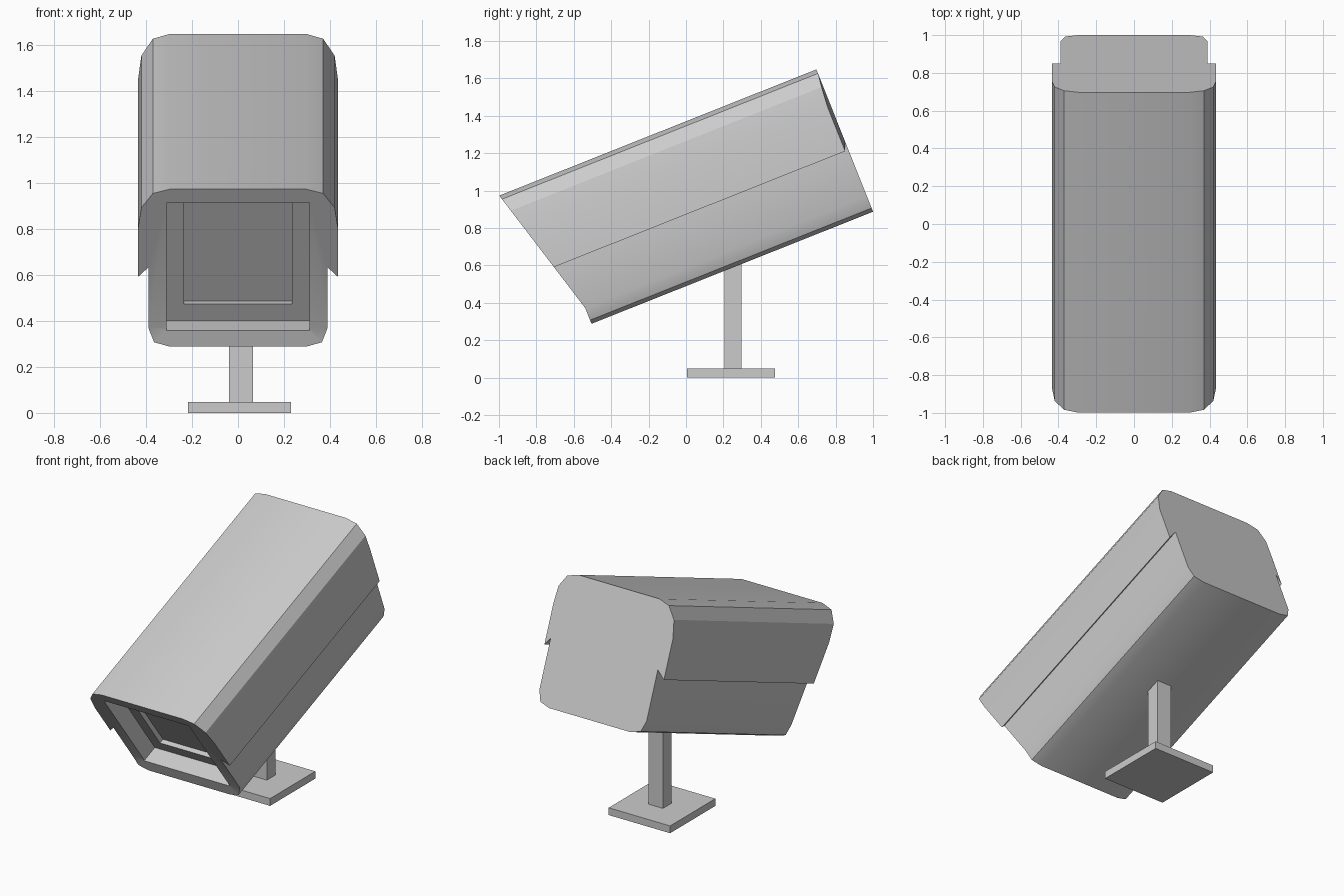
import bpy, bmesh, math

if "Cube" in bpy.data.objects:
    bpy.data.objects.remove(bpy.data.objects["Cube"])

TILT = math.radians(21.7)   # housing is built along local y, then tilted about x


def finish(bm, name, tilt=False):
    bmesh.ops.recalc_face_normals(bm, faces=bm.faces)
    me = bpy.data.meshes.new(name)
    bm.to_mesh(me)
    bm.free()
    ob = bpy.data.objects.new(name, me)
    bpy.context.collection.objects.link(ob)
    if tilt:
        ob.rotation_euler.x = TILT
    return ob


def side_prism(name, pts, half_w):
    """Extrude a (y, z) side profile across x, in tilted housing space."""
    bm = bmesh.new()
    f = bm.faces.new([bm.verts.new((-half_w, y, z)) for y, z in pts])
    new = bmesh.ops.extrude_face_region(bm, geom=[f])["geom"]
    bmesh.ops.translate(bm, vec=(2 * half_w, 0, 0),
                        verts=[v for v in new if isinstance(v, bmesh.types.BMVert)])
    return finish(bm, name, True)


def box(name, x, y, z):
    bm = bmesh.new()
    bmesh.ops.create_cube(bm, size=1)
    for v in bm.verts:
        for i, (a, b) in enumerate((x, y, z)):
            v.co[i] = b if v.co[i] > 0 else a
    return finish(bm, name)


def front_y(z):
    """Slanted front of the housing, upright below the knuckle."""
    return -0.363 - 0.281 * max(0.0, z - 0.544)


# Housing with overhanging sun shield: half section (x, z, back y)
half = [(0.295, 0.454, 1.257), (0.365, 0.475, 1.257), (0.39, 0.544, 1.257),
        (0.39, 0.86, 1.257), (0.435, 0.81, 1.238), (0.435, 1.063, 1.238),
        (0.42, 1.175, 1.248), (0.37, 1.25, 1.257), (0.295, 1.273, 1.257)]
n = len(half)
bm = bmesh.new()
rings = []
for front in (True, False):
    right = [bm.verts.new((x, front_y(z) if front else b, z)) for x, z, b in half]
    left = [bm.verts.new((-x, front_y(z) if front else b, z)) for x, z, b in half]
    for i in range(2):
        bm.faces.new((right[i], right[i + 1], left[i + 1], left[i]))
    bm.faces.new(right[2:] + left[:1:-1])
    rings.append(right + left[::-1])
for i in range(2 * n):
    j = (i + 1) % (2 * n)
    bm.faces.new((rings[0][i], rings[0][j], rings[1][j], rings[1][i]))
housing = finish(bm, "camera_housing", True)

# Front recess and the deeper window opening
for name, w, lo, hi, depth in (("recess_cutter", 0.31, 0.53, 1.20, 0.12),
                               ("window_cutter", 0.235, 0.615, 1.145, 0.15)):
    cutter = side_prism(name, [(-0.9, lo), (front_y(lo) + depth, lo),
                               (front_y(hi) + depth, hi), (-0.9, hi)], w)
    cutter.hide_render = True
    mod = housing.modifiers.new(name, "BOOLEAN")
    mod.operation = "DIFFERENCE"
    mod.solver = "EXACT"
    mod.object = cutter
    bpy.context.view_layer.objects.active = housing
    bpy.ops.object.modifier_apply(modifier=name)
    bpy.data.objects.remove(cutter)

bpy.ops.object.select_all(action="DESELECT")
housing.select_set(True)
bpy.context.view_layer.objects.active = housing
bpy.ops.object.shade_smooth_by_angle(angle=math.radians(25))

# Stand
box("stand_post", (-0.04, 0.065), (0.207, 0.297), (0.04, 0.63))
box("stand_base", (-0.217, 0.23), (0.005, 0.475), (0.0, 0.048))
